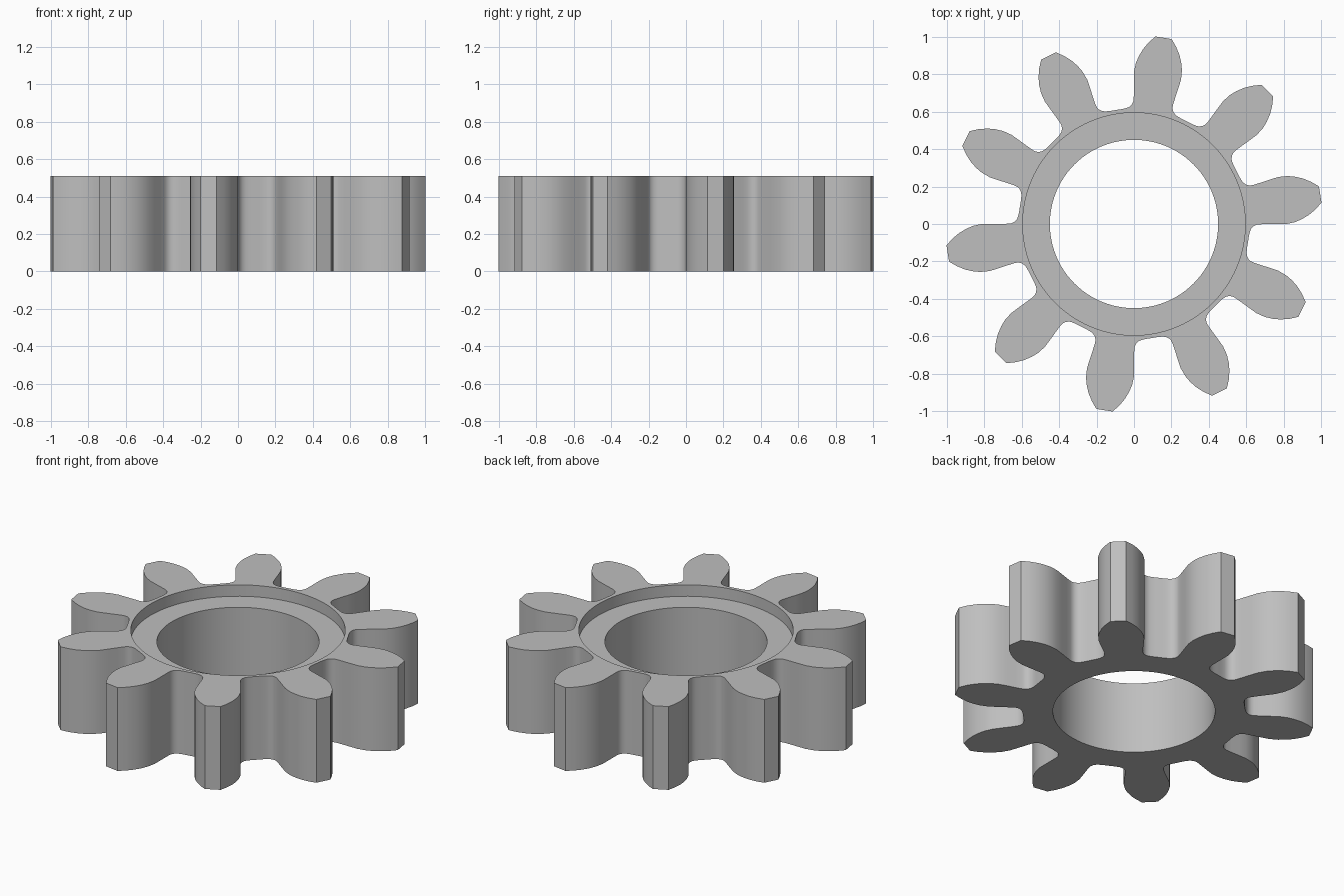
import bpy, bmesh, math

if "Cube" in bpy.data.objects:
    bpy.data.objects.remove(bpy.data.objects["Cube"], do_unlink=True)

TEETH, HEIGHT = 10, 0.51
BORE_R, RECESS_R, RECESS_DEPTH = 0.45, 0.595, 0.07
FIRST_TOOTH = math.radians(9)

# Half tooth, from tip corner to the middle of the valley: (distance out, half width)
HALF_TOOTH = [(1.008, 0.044), (0.97, 0.075), (0.93, 0.099), (0.89, 0.115),
              (0.85, 0.125), (0.80, 0.1275), (0.75, 0.120), (0.70, 0.112),
              (0.66, 0.106), (0.644, 0.1065), (0.628, 0.112), (0.614, 0.124),
              (0.605, 0.139), (0.598, 0.157), (0.592, 0.174), (0.587, 0.191)]


def gear_outline():
    """Counter-clockwise outline; each valley point is shared by two teeth."""
    tooth = [(u, -v) for u, v in reversed(HALF_TOOTH[:-1])] + HALF_TOOTH
    pts = []
    for k in range(TEETH):
        a = FIRST_TOOTH + k * 2 * math.pi / TEETH
        c, s = math.cos(a), math.sin(a)
        pts += [(u * c - v * s, u * s + v * c) for u, v in tooth]
    return pts


def circle(r, n=96):
    return [(r * math.cos(2 * math.pi * i / n), r * math.sin(2 * math.pi * i / n))
            for i in range(n)]


bm = bmesh.new()


def loop(points, z):
    verts = [bm.verts.new((x, y, z)) for x, y in points]
    edges = [bm.edges.new((v, verts[i - 1])) for i, v in enumerate(verts)]
    return verts, edges


def wall(a, b):
    n = len(a[0])
    for i in range(n):
        j = (i + 1) % n
        bm.faces.new((a[0][i], a[0][j], b[0][j], b[0][i]))


def cap(outer, inner):
    bmesh.ops.triangle_fill(bm, use_beauty=True, edges=outer[1] + inner[1])


# Edge loops of the gear, from outside bottom round to the bore
floor_z = HEIGHT - RECESS_DEPTH
outer_low, outer_top = loop(gear_outline(), 0), loop(gear_outline(), HEIGHT)
recess_top, recess_low = loop(circle(RECESS_R), HEIGHT), loop(circle(RECESS_R), floor_z)
bore_top, bore_low = loop(circle(BORE_R), floor_z), loop(circle(BORE_R), 0)

wall(outer_low, outer_top)      # toothed side
wall(recess_top, recess_low)    # recess side
wall(recess_low, bore_top)      # recess floor
wall(bore_top, bore_low)        # bore
cap(outer_top, recess_top)      # top face
cap(outer_low, bore_low)        # underside
bmesh.ops.recalc_face_normals(bm, faces=bm.faces)

mesh = bpy.data.meshes.new("gear")
bm.to_mesh(mesh)
bm.free()
gear = bpy.data.objects.new("gear", mesh)
bpy.context.collection.objects.link(gear)

# Plain grey metal
mat = bpy.data.materials.new("grey")
mat.use_nodes = True
grey = (0.52, 0.52, 0.52, 1)
mat.diffuse_color = grey
mat.node_tree.nodes["Principled BSDF"].inputs["Base Color"].default_value = grey
mesh.materials.append(mat)

bpy.context.view_layer.objects.active = gear
gear.select_set(True)
bpy.ops.object.shade_smooth_by_angle(angle=math.radians(30))
